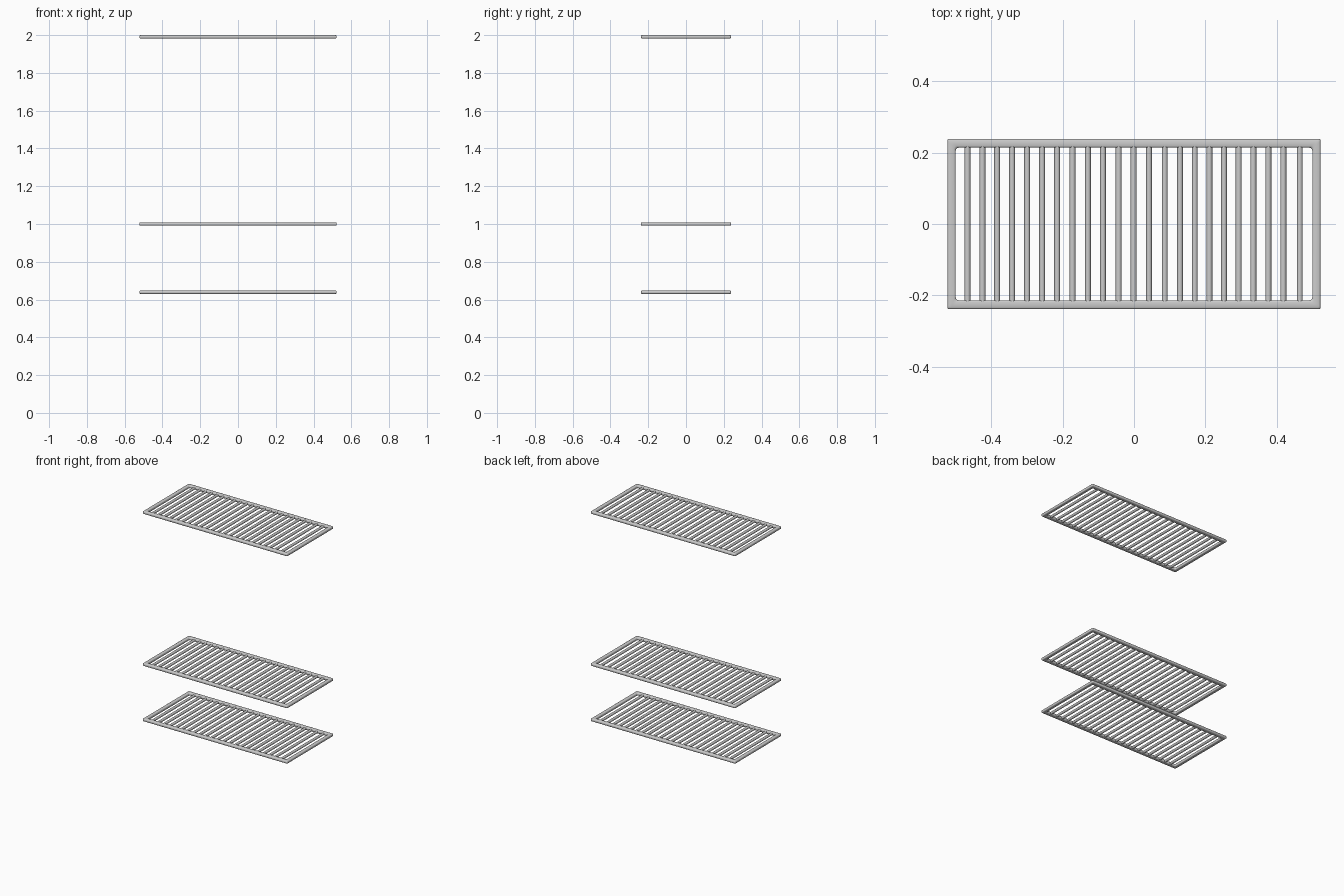
import bpy, bmesh, math
from mathutils import Matrix, Vector

if "Cube" in bpy.data.objects:
    bpy.data.objects.remove(bpy.data.objects["Cube"])

HX, HY = 0.522, 0.2385          # outer half sizes of a rack
WX, WY, H = 0.023, 0.025, 0.018  # rail widths and height
LEVELS = [("lower", 0.639), ("middle", 1.0), ("upper", 1.991)]
# bar centres across the rack, slightly uneven
BARS = [-.466, -.424, -.383, -.341, -.299, -.257, -.215, -.172, -.129, -.087,
        -.043, -.001, .042, .086, .129, .170, .211, .252, .293, .334, .376, .418, .464]


def rounded_loop(bm, hx, hy, r, z, steps=4):
    """Ring of vertices around a rounded rectangle."""
    out = []
    for q, (sx, sy) in enumerate([(1, 1), (-1, 1), (-1, -1), (1, -1)]):
        for i in range(steps + 1):
            a = math.radians(90 * (q + i / steps))
            out.append(bm.verts.new((sx * (hx - r) + r * math.cos(a),
                                     sy * (hy - r) + r * math.sin(a), z)))
    return out


def finish(bm, name, z):
    bmesh.ops.recalc_face_normals(bm, faces=bm.faces)
    mesh = bpy.data.meshes.new(name)
    bm.to_mesh(mesh)
    bm.free()
    ob = bpy.data.objects.new(name, mesh)
    ob.location.z = z
    bpy.context.collection.objects.link(ob)
    bpy.ops.object.select_all(action='DESELECT')
    ob.select_set(True)
    bpy.context.view_layer.objects.active = ob
    bpy.ops.object.shade_smooth_by_angle(angle=math.radians(50))


def rack_frame(name, z):
    # softened rectangular section: (fraction from outside to inside, height)
    profile = [(0, -.25), (.08, -.42), (.2, -.5), (.8, -.5), (.92, -.42), (1, -.25),
               (1, .25), (.92, .42), (.8, .5), (.2, .5), (.08, .42), (0, .25)]
    bm = bmesh.new()
    loops = [rounded_loop(bm, HX - f * WX, HY - f * WY, 0.005 + 0.003 * f, h * H)
             for f, h in profile]
    n = len(loops[0])
    for k, a in enumerate(loops):
        b = loops[(k + 1) % len(loops)]
        for i in range(n):
            j = (i + 1) % n
            bm.faces.new((a[i], a[j], b[j], b[i]))
    finish(bm, name, z)


def rack_bars(name, z):
    # round bars running front to back, ends buried in the rails
    bm = bmesh.new()
    rot = Matrix.Rotation(math.pi / 2, 4, 'X')
    for x in BARS:
        bmesh.ops.create_cone(bm, cap_ends=True, segments=12, radius1=0.0083,
                              radius2=0.0083, depth=2 * (HY - WY * 0.5),
                              matrix=Matrix.Translation(Vector((x, 0, 0))) @ rot)
    finish(bm, name, z)


for level, z in LEVELS:
    rack_frame(level + "_rack_frame", z)
    rack_bars(level + "_rack_bars", z)
